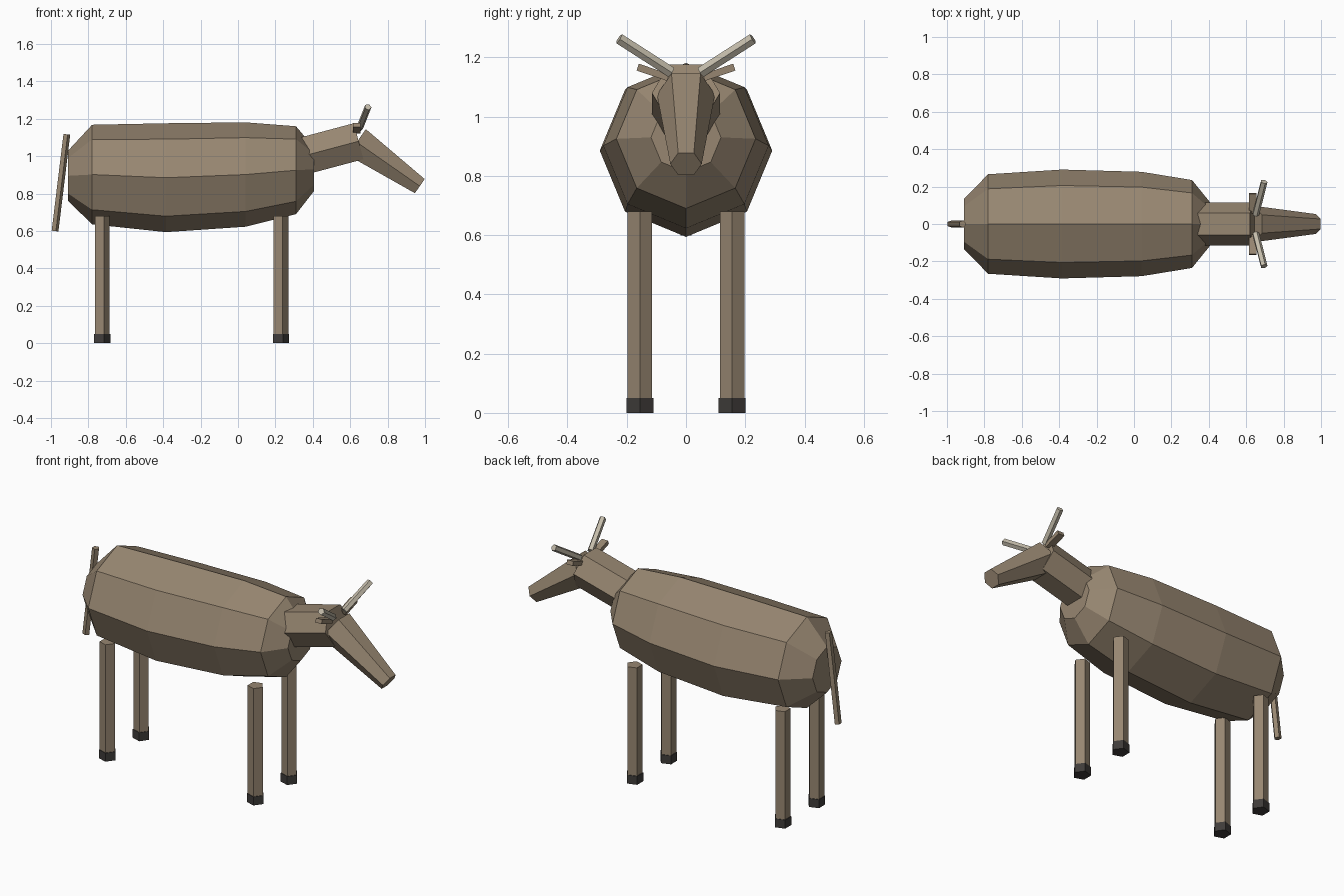
import bpy, bmesh, math
from mathutils import Vector

cube = bpy.data.objects.get("Cube")
if cube:
    bpy.data.objects.remove(cube)


def material(name, colour):
    m = bpy.data.materials.new(name)
    m.use_nodes = True
    m.diffuse_color = (*colour, 1)
    m.node_tree.nodes["Principled BSDF"].inputs["Base Color"].default_value = (*colour, 1)
    return m


hide = material("brown hide", (0.31, 0.24, 0.165))
horn_mat = material("pale horn", (0.56, 0.51, 0.41))
hoof_mat = material("dark hoof", (0.05, 0.045, 0.042))


def loft(name, rings, sides, mat, axis, across, phase=0.0, flat=1.0):
    """Join rings (centre, radius) whose planes are perpendicular to axis.
    Corner angles are measured from the across direction."""
    axis = Vector(axis).normalized()
    u = Vector(across)
    u = (u - axis * u.dot(axis)).normalized()
    v = axis.cross(u)
    bm = bmesh.new()
    loops = []
    for centre, r in rings:
        angles = [phase + math.tau * i / sides for i in range(sides)]
        loops.append([bm.verts.new(Vector(centre) + u * r * math.cos(a)
                                   + v * r * flat * math.sin(a)) for a in angles])
    for a, b in zip(loops, loops[1:]):
        for i in range(sides):
            j = (i + 1) % sides
            bm.faces.new((a[i], a[j], b[j], b[i]))
    bm.faces.new(loops[0][::-1])
    bm.faces.new(loops[-1])
    bmesh.ops.recalc_face_normals(bm, faces=bm.faces)
    mesh = bpy.data.meshes.new(name)
    bm.to_mesh(mesh)
    bm.free()
    mesh.materials.append(mat)
    obj = bpy.data.objects.new(name, mesh)
    bpy.context.collection.objects.link(obj)
    return obj


def rod(name, start, end, r0, r1, sides, mat, across, phase=0.0, flat=1.0):
    axis = Vector(end) - Vector(start)
    return loft(name, [(start, r0), (end, r1)], sides, mat, axis, across, phase, flat)


# Barrel body: x, centre height, radius
stations = [(-0.91, 0.895, 0.133), (-0.78, 0.902, 0.266), (-0.385, 0.885, 0.291),
            (0.04, 0.902, 0.279), (0.31, 0.925, 0.235), (0.405, 0.93, 0.118)]
loft("body", [((x, 0, z), r) for x, z, r in stations], 8, hide, (1, 0, 0), (0, 1, 0))

# Neck and tapered head, six-sided with flat tops
rod("neck", (0.345, 0, 1.0), (0.645, 0, 1.08), 0.115, 0.115, 6, hide, (0, 1, 0))
rod("head", (0.635, 0, 1.075), (0.972, 0, 0.84), 0.098, 0.053, 6, hide, (0, 1, 0))

# Tail
rod("tail", (-0.917, 0, 1.117), (-0.98, 0, 0.6), 0.02, 0.02, 5, hide, (1, 0, 0))

for side, s in (("left", 1), ("right", -1)):
    # Horns and flat ears
    rod("horn_" + side, (0.65, s * 0.05, 1.15), (0.695, s * 0.226, 1.263),
        0.019, 0.019, 5, horn_mat, (1, 0, 0))
    rod("ear_" + side, (0.635, s * 0.06, 1.132), (0.635, s * 0.163, 1.167),
        0.0285, 0.0285, 4, hide, (1, 0, 0), math.pi / 4, 0.6)
    # Five-sided legs and hooves
    for end, x in (("front", 0.225), ("back", -0.73)):
        y = s * 0.156
        rod(f"{end}_leg_{side}", (x, y, 0.04), (x, y, 0.68), 0.044, 0.044, 5, hide, (1, 0, 0))
        rod(f"{end}_hoof_{side}", (x, y, 0), (x, y, 0.05), 0.048, 0.048, 5, hoof_mat, (1, 0, 0))
